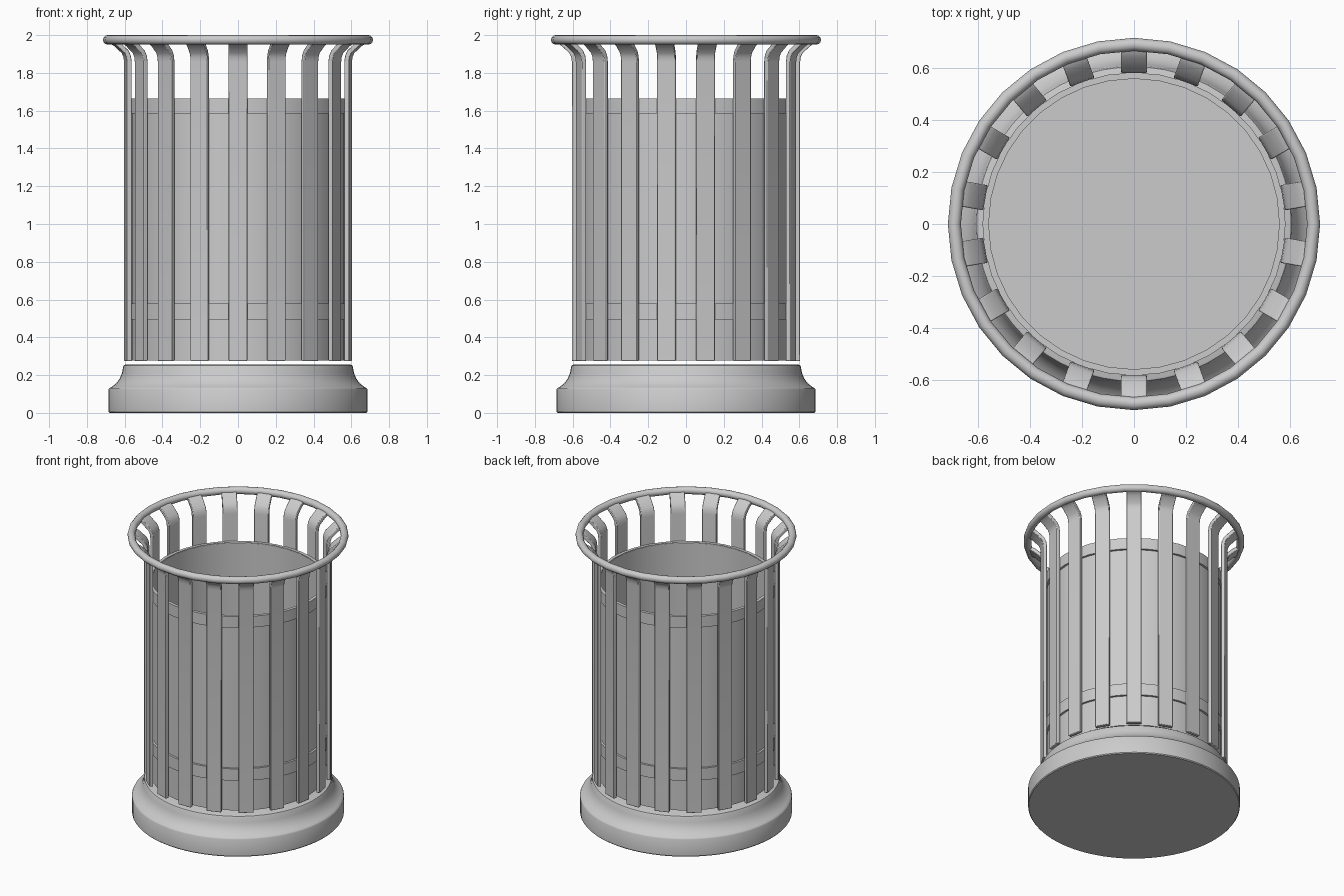
import bpy, bmesh
from math import radians, cos, sin, pi, tau
from mathutils import Matrix, Vector

cube = bpy.data.objects.get("Cube")
if cube:
    bpy.data.objects.remove(cube, do_unlink=True)

grey = bpy.data.materials.new("plain grey")
grey.use_nodes = True
COLOUR = (0.6, 0.6, 0.6, 1)
grey.diffuse_color = COLOUR
grey.node_tree.nodes["Principled BSDF"].inputs["Base Color"].default_value = COLOUR


def make_object(name, bm):
    bmesh.ops.remove_doubles(bm, verts=bm.verts, dist=0.0002)
    bmesh.ops.recalc_face_normals(bm, faces=bm.faces)
    mesh = bpy.data.meshes.new(name)
    bm.to_mesh(mesh)
    bm.free()
    mesh.materials.append(grey)
    obj = bpy.data.objects.new(name, mesh)
    bpy.context.collection.objects.link(obj)
    bpy.ops.object.select_all(action='DESELECT')
    obj.select_set(True)
    bpy.context.view_layer.objects.active = obj
    bpy.ops.object.shade_smooth_by_angle(angle=radians(35))
    return obj


def lathe(name, profile, steps, closed=False):
    """Spin a radius/height profile around the z axis."""
    bm = bmesh.new()
    verts = [bm.verts.new((r, 0, z)) for r, z in profile]
    edges = [bm.edges.new(pair) for pair in zip(verts, verts[1:])]
    if closed:
        edges.append(bm.edges.new((verts[-1], verts[0])))
    bmesh.ops.spin(bm, geom=verts + edges, cent=(0, 0, 0), axis=(0, 0, 1),
                   angle=tau, steps=steps, use_merge=False)
    return make_object(name, bm)


# Flared base with a concave shoulder
lathe("base", [(0, 0), (0.68, 0), (0.685, 0.006), (0.685, 0.124), (0.681, 0.131),
               (0.668, 0.138), (0.645, 0.156), (0.626, 0.182), (0.614, 0.212),
               (0.608, 0.245), (0.604, 0.252), (0.597, 0.255), (0, 0.255)], 64)

# Inner bin: open on top with a floor
lathe("inner_bin", [(0, 0.277), (0.567, 0.277), (0.567, 1.662), (0.558, 1.662),
                    (0.558, 0.29), (0, 0.29)], 36)

# Hoops that hold the slats
for name, low, high in (("lower_hoop", 0.495, 0.58), ("upper_hoop", 1.585, 1.665)):
    lathe(name, [(0.56, low), (0.582, low), (0.582, high), (0.56, high)], 36, True)

# Round top rim
rim = [(0.69 + 0.025 * cos(i * pi / 6), 1.975 + 0.025 * sin(i * pi / 6)) for i in range(12)]
lathe("top_rim", rim, 32, True)

# One slat: a flat bar swept up and bent outward beneath the rim
path = [Vector(p) for p in ((0.592, 0.275), (0.592, 1.86), (0.596, 1.888),
                            (0.607, 1.912), (0.648, 1.95), (0.664, 1.961), (0.685, 1.968))]
HALF_WIDTH, HALF_THICK = 0.049, 0.0125
bm = bmesh.new()
rings = []
for i, p in enumerate(path):
    ahead = path[min(i + 1, len(path) - 1)] - p
    behind = p - path[max(i - 1, 0)]
    along = (ahead.normalized() + behind.normalized()).normalized()
    out = Vector((along.y, -along.x)) * HALF_THICK
    rings.append([bm.verts.new((p.x + s * out.x, w * HALF_WIDTH, p.y + s * out.y))
                  for s, w in ((-1, -1), (1, -1), (1, 1), (-1, 1))])
for a, b in zip(rings, rings[1:]):
    for i in range(4):
        j = (i + 1) % 4
        bm.faces.new((a[i], a[j], b[j], b[i]))
bm.faces.new(rings[0])
bm.faces.new(rings[-1])
first = make_object("slat_01", bm)
bevel = first.modifiers.new("soft edges", 'BEVEL')
bevel.width = 0.004
bevel.segments = 2
bevel.limit_method = 'ANGLE'
bevel.angle_limit = radians(50)

# Ring of slats, one of them centred on the front
COUNT = 18
first.rotation_euler.z = -pi / 2
for i in range(1, COUNT):
    slat = first.copy()
    slat.name = f"slat_{i + 1:02d}"
    slat.rotation_euler.z = -pi / 2 + i * tau / COUNT
    bpy.context.collection.objects.link(slat)
